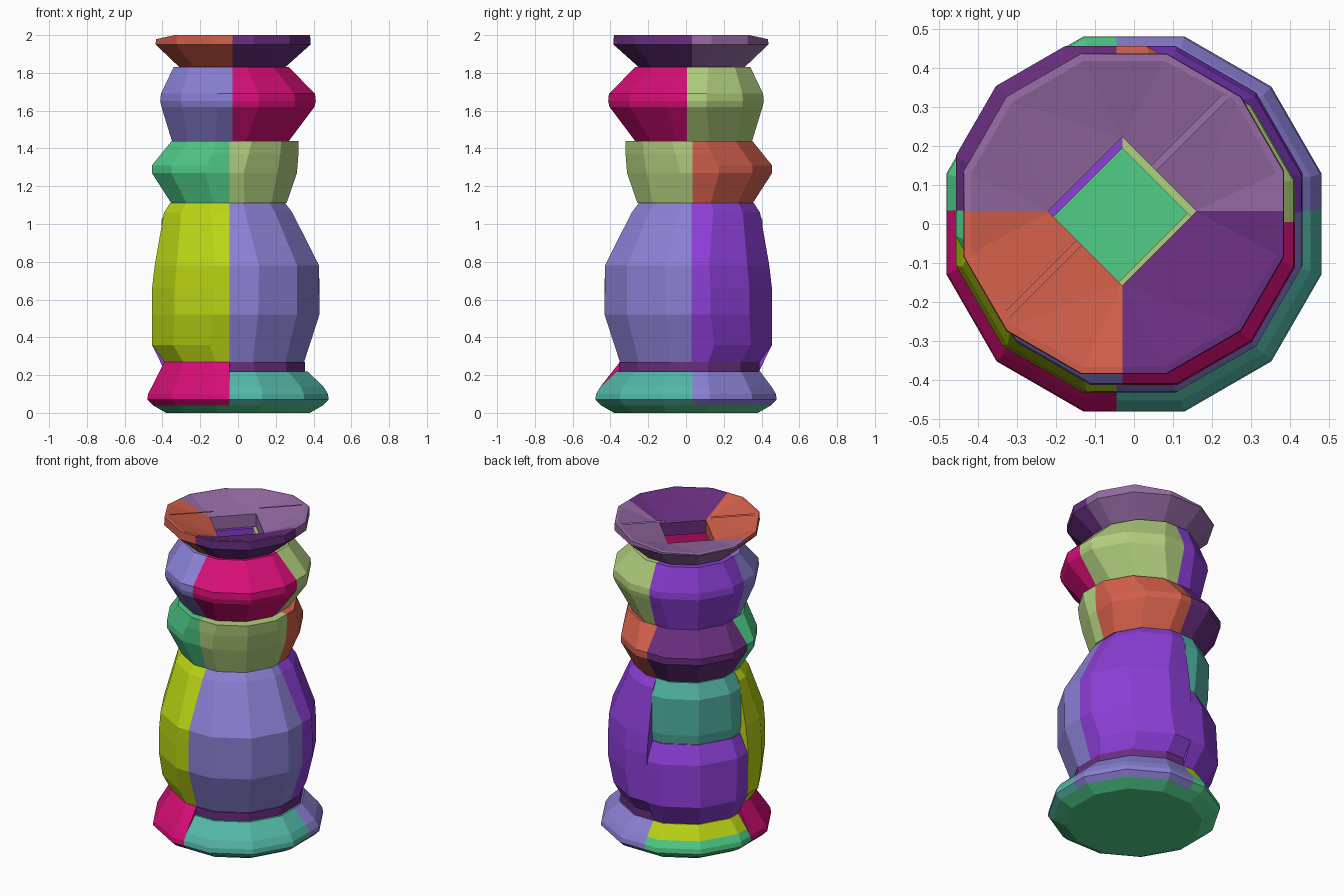
import bpy, bmesh, math
from mathutils import Vector

cube = bpy.data.objects.get("Cube")
if cube:
    bpy.data.objects.remove(cube, do_unlink=True)


def material(name, rgb):
    m = bpy.data.materials.new(name)
    m.use_nodes = True
    lin = [((c / 255 + 0.055) / 1.055) ** 2.4 if c > 10 else c / 3295 for c in rgb] + [1]
    m.diffuse_color = lin
    m.node_tree.nodes["Principled BSDF"].inputs["Base Color"].default_value = lin
    return m


EMERALD = material("emerald green", (80, 205, 137))
ORANGE = material("burnt orange", (210, 95, 74))
PLUM = material("dark plum", (104, 46, 126))
MAUVE = material("mauve", (149, 106, 164))
LAVENDER = material("lavender", (138, 128, 212))
MAGENTA = material("magenta", (214, 14, 118))
LIME = material("pale olive", (178, 208, 126))
YELLOW = material("acid yellow", (188, 213, 20))
PURPLE = material("purple", (140, 62, 214))
TEAL = material("teal", (83, 184, 168))

SIDES = 12
SHIFT = Vector((-0.04, 0.04, 0))   # drift of the upper layers from the axis
HOLE = 0.19                        # half diagonal of the square shaft


def hull(points):
    bm = bmesh.new()
    for p in points:
        bm.verts.new(p)
    bmesh.ops.convex_hull(bm, input=bm.verts)
    loose = [v for v in bm.verts if not v.link_faces]
    bmesh.ops.delete(bm, geom=loose, context='VERTS')
    return bm


def rings(profile):
    """Twelve-sided rings from (radius, height, drift) triples."""
    pts = []
    for r, z, t in profile:
        for i in range(SIDES):
            a = math.tau * (i + 0.5) / SIDES
            rad = r / math.cos(math.pi / SIDES)
            pts.append(Vector((rad * math.cos(a), rad * math.sin(a), z)) + SHIFT * t)
    return pts


def finish(name, bm, mat):
    bmesh.ops.dissolve_limit(bm, angle_limit=0.02, verts=bm.verts, edges=bm.edges)
    bmesh.ops.recalc_face_normals(bm, faces=bm.faces)
    me = bpy.data.meshes.new(name)
    bm.to_mesh(me)
    bm.free()
    me.materials.append(mat)
    ob = bpy.data.objects.new(name, me)
    bpy.context.collection.objects.link(ob)
    return ob


def block(name, mat, profile, planes=()):
    """Convex faceted solid trimmed by (point, outward normal) planes."""
    bm = hull(rings(profile))
    for co, no in planes:
        bmesh.ops.bisect_plane(bm, geom=bm.verts[:] + bm.edges[:] + bm.faces[:],
                               plane_co=co, plane_no=no, clear_outer=True)
        pts = [v.co.copy() for v in bm.verts]
        bm.free()
        bm = hull(pts)
    return finish(name, bm, mat)


QUADS = {"front_left": (1, -1), "front_right": (-1, -1),
         "back_left": (1, 1), "back_right": (-1, 1)}


def quarter(layer, quad, mat, profile, split, extra=()):
    sx, sy = QUADS[quad]
    cx, cy = split
    planes = [((cx, cy, 0), (-sx, 0, 0)), ((cx, cy, 0), (0, -sy, 0)),
              ((cx + sx * HOLE, cy, 0), (-sx, -sy, 0))]
    return block(layer + "_" + quad, mat, profile, planes + list(extra))


# Base plate, also the floor of the shaft
block("base_plate", EMERALD, [(0.38, 0, 0), (0.45, 0.04, 0)])

# Foot
split = (-0.045, 0.035)
foot = [(0.45, 0.04, 0), (0.48, 0.07, 0), (0.476, 0.1, 0), (0.452, 0.14, 0)]
foot_top = [(0.38, 0.22, 0.3)]
quarter("foot", "front_left", TEAL, foot + foot_top, split)
quarter("foot", "back_left", LAVENDER, foot + foot_top, split)
quarter("foot", "front_right", MAGENTA, foot + [(0.37, 0.27, 0.5)], split)
quarter("foot", "back_right", EMERALD, foot, split)
quarter("foot_upper", "back_right", YELLOW, foot[-1:] + foot_top, split)

# Neck between foot and body
for quad in ("front_left", "back_left"):
    quarter("neck", quad, PLUM, [(0.372, 0.22, 0.4), (0.372, 0.27, 0.4)], split)

# Body
split = (-0.045, 0.03)
body = [(0.37, 0.27, 0.5), (0.417, 0.36, 0.95), (0.443, 0.52, 0.3),
        (0.443, 0.66, 0.3), (0.435, 0.78, 0.15), (0.34, 1.06, 1.3), (0.305, 1.11, 1.37)]
for quad, mat in (("front_left", LAVENDER), ("front_right", YELLOW),
                  ("back_left", PURPLE)):
    quarter("body", quad, mat, body, split)
quarter("body_lower", "back_right", PURPLE,
        [(0.375, 0.22, 0.3), (0.417, 0.36, 0.95), (0.443, 0.52, 0.3),
         (0.44, 0.62, 0.3), (0.39, 0.73, 0.3)], split)
quarter("body_upper", "back_right", TEAL,
        [(0.38, 0.73, 0.4), (0.39, 0.79, 0.4), (0.365, 1.02, 1), (0.305, 1.11, 1.37)], split)

# Lower ring
split = (-0.045, 0.035)
lower = [(0.305, 1.11, 1.2), (0.384, 1.27, 1.8), (0.384, 1.31, 1.8),
         (0.36, 1.37, 1), (0.335, 1.44, 0.4)]
for quad, mat in (("front_left", LIME), ("front_right", EMERALD),
                  ("back_left", ORANGE), ("back_right", PLUM)):
    quarter("lower_ring", quad, mat, lower, split)

# Upper ring
split = (-0.03, 0.005)
upper = [(0.31, 1.44, 1), (0.405, 1.62, 0), (0.412, 1.65, 0), (0.408, 1.69, 0),
         (0.305, 1.83, 0.9)]
for quad, mat in (("front_left", MAGENTA), ("front_right", LAVENDER),
                  ("back_left", LIME), ("back_right", PURPLE)):
    quarter("upper_ring", quad, mat, upper, split)

# Funnel-shaped cutter: square mouth of the shaft widening to the rim
split = (-0.03, 0.033)
DROP = 0.08                        # the lip falls away towards the back right
mouth = [Vector((split[0] + x * (HOLE - 0.005), split[1] + y * (HOLE - 0.005), 1.91))
         for x, y in ((1, 0), (0, 1), (-1, 0), (0, -1))]
lip = rings([(0.396, 2.0, 0.65)])
for p in lip:
    p.z += min(0, DROP * (p.x - p.y + DROP)) + 0.002
cutter = finish("bowl_cutter", hull(mouth + lip), MAUVE)
cutter.hide_render = True
cutter.hide_set(True)

# Flared rim
rim = [(0.28, 1.83, 0.75), (0.41, 1.95, 0.65), (0.408, 2.0, 0.65)]
fall = ((-DROP, 0, 2.0), (-DROP, DROP, 1))
for quad, mat in (("front_left", PLUM), ("front_right", ORANGE),
                  ("back_left", MAUVE), ("back_right", MAUVE)):
    piece = quarter("rim", quad, mat, rim, split, [fall])
    cut = piece.modifiers.new("bowl", 'BOOLEAN')
    cut.operation = 'DIFFERENCE'
    cut.solver = 'EXACT'
    cut.object = cutter
